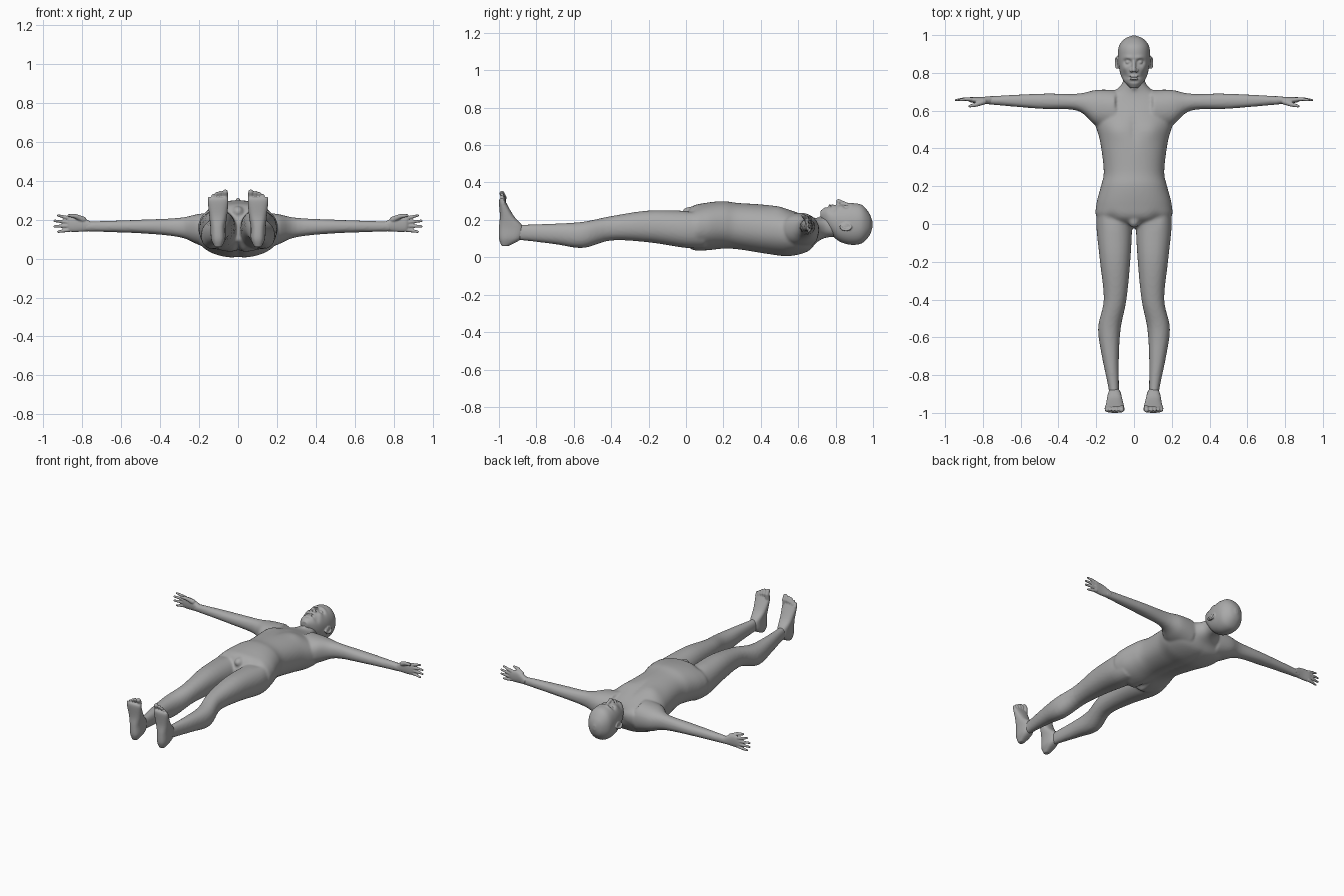
import bpy, bmesh, math
from mathutils import Matrix, Vector

cube = bpy.data.objects.get("Cube")
if cube:
    bpy.data.objects.remove(cube, do_unlink=True)

skin = bpy.data.materials.new("skin_grey")
skin.use_nodes = True
skin.diffuse_color = (0.4, 0.4, 0.4, 1)
skin.node_tree.nodes["Principled BSDF"].inputs["Base Color"].default_value = skin.diffuse_color

AXIS_ORDER = {"x": (0, 1, 2), "y": (1, 0, 2), "z": (2, 0, 1)}


def spline(before, start, end, after, t):
    """Smooth curve value between start and end."""
    tangent_in, tangent_out = (end - before) / 2, (after - start) / 2
    blend = t * t * (3 - 2 * t)
    return (start + (end - start) * blend + tangent_in * t * (1 - t) ** 2
            - tangent_out * t * t * (1 - t))


def rounded(low, high, wave, power):
    """Coordinate on a rounded section running from low to high."""
    return (low + high) / 2 + (high - low) / 2 * math.copysign(abs(wave) ** (2 / power), wave)


def bridge(bm, rings):
    """Join rings of points into a closed tube."""
    loops = [[bm.verts.new(point) for point in ring] for ring in rings]
    for near, far in zip(loops, loops[1:]):
        for k in range(len(near)):
            bm.faces.new((near[k - 1], near[k], far[k], far[k - 1]))
    bm.faces.new(loops[0][::-1])
    bm.faces.new(loops[-1])


def loft(bm, axis, landmarks, power=2.2, sides=32, steps=5):
    """Skin sections (position, low, high, low, high) along an axis."""
    sections = list(landmarks.values())
    padded = [sections[0]] + sections + [sections[-1]]
    path = []
    for i in range(len(sections) - 1):
        for s in range(steps):
            path.append([spline(*values, s / steps) for values in zip(*padded[i:i + 4])])
    path.append(sections[-1])
    along, across, up = AXIS_ORDER[axis]
    rings = []
    for position, low_a, high_a, low_b, high_b in path:
        ring = []
        for k in range(sides):
            angle = math.tau * k / sides
            point = Vector()
            point[along] = position
            point[across] = rounded(low_a, high_a, math.cos(angle), power)
            point[up] = rounded(low_b, high_b, math.sin(angle), power)
            ring.append(point)
        rings.append(ring)
    bridge(bm, rings)


def symmetric(landmarks):
    """Expand (position, half width, low, high) to sections centred on x."""
    return {name: (y, -half, half, low, high) for name, (y, half, low, high) in landmarks.items()}


def ball(bm, centre, size):
    place = Matrix.Translation(centre) @ Matrix.Diagonal((*size, 1))
    bmesh.ops.create_icosphere(bm, subdivisions=3, radius=1, matrix=place)


def chain(bm, joints, start_radius, end_radius, sides=12):
    """Tapering tube with round ends through a list of joints."""
    joints = [Vector(j) for j in joints]
    last = len(joints) - 1
    span = joints[last] - joints[0]
    reference = Vector((0, 1, 0)) if abs(span.x) > span.length * .7 else Vector((1, 0, 0))
    cap = [math.pi * k / 8 for k in range(1, 4)]
    first_way = (joints[1] - joints[0]).normalized()
    last_way = (joints[last] - joints[last - 1]).normalized()
    stations = [(joints[0] - first_way * start_radius * math.cos(a), first_way, start_radius * math.sin(a))
                for a in cap]
    for i, joint in enumerate(joints):
        way = (joints[min(i + 1, last)] - joints[max(i - 1, 0)]).normalized()
        stations.append((joint, way, start_radius + (end_radius - start_radius) * i / last))
    stations += [(joints[last] + last_way * end_radius * math.cos(a), last_way, end_radius * math.sin(a))
                 for a in reversed(cap)]
    rings = []
    for centre, way, radius in stations:
        across = way.cross(reference).normalized() * radius
        up = across.cross(way)
        turns = [math.tau * k / sides for k in range(sides)]
        rings.append([centre + across * math.cos(t) + up * math.sin(t) for t in turns])
    bridge(bm, rings)


def press(bm, centre, size, depth):
    """Soft sculpt stroke along z, applied on both sides of the body."""
    (cx, cy, cz), (sx, sy, sz) = centre, size
    for v in bm.verts:
        x, y, z = v.co
        if abs(y - cy) < 3 * sy:
            distance = ((abs(x) - cx) / sx) ** 2 + ((y - cy) / sy) ** 2 + ((z - cz) / sz) ** 2
            v.co.z += depth * math.exp(-distance)


def mirror(bm):
    copy = bmesh.ops.duplicate(bm, geom=bm.verts[:] + bm.edges[:] + bm.faces[:])["geom"]
    for item in copy:
        if isinstance(item, bmesh.types.BMVert):
            item.co.x *= -1


def finish(name, bm, voxel, smoothing, side=1):
    """Turn the parts into one object, fused into a single smooth skin."""
    for v in bm.verts:
        v.co.x *= side
    bmesh.ops.recalc_face_normals(bm, faces=bm.faces)
    mesh = bpy.data.meshes.new(name)
    bm.to_mesh(mesh)
    bm.free()
    mesh.materials.append(skin)
    obj = bpy.data.objects.new(name, mesh)
    bpy.context.collection.objects.link(obj)
    fuse = obj.modifiers.new("fuse", "REMESH")
    fuse.mode, fuse.voxel_size, fuse.use_smooth_shade = "VOXEL", voxel, True
    soften = obj.modifiers.new("soften", "SMOOTH")
    soften.factor, soften.iterations = 0.5, smoothing


# Body: one arm and leg are mirrored, then the torso and neck join them
body = bmesh.new()
loft(body, "x", {
    "chest": (.1, .5, .71, .04, .24), "armpit": (.2, .52, .71, .07, .23),
    "shoulder": (.3, .6, .69, .11, .21), "elbow": (.5, .61, .69, .13, .2),
    "wrist": (.79, .635, .675, .14, .19)})
loft(body, "y", {
    "pelvis": (.1, .02, .19, .05, .26), "crotch": (0, .01, .2, .05, .25),
    "thigh": (-.2, .02, .18, .08, .25), "knee": (-.4, .04, .16, .09, .22),
    "calf": (-.55, .07, .19, .05, .19), "shin": (-.7, .08, .17, .07, .18),
    "ankle": (-.87, .08, .135, .09, .175), "heel": (-.95, .08, .13, .09, .18)})
mirror(body)
loft(body, "y", symmetric({
    "crotch": (-.02, .06, .09, .2), "hips": (.03, .19, .04, .27), "pelvis": (.1, .2, .035, .29),
    "belly": (.2, .175, .045, .3), "waist": (.28, .16, .04, .29), "ribs": (.44, .18, .015, .28),
    "chest": (.55, .21, .005, .255), "shoulders": (.65, .2, .03, .22),
    "collar": (.7, .11, .08, .21), "neck": (.75, .06, .105, .215), "throat": (.83, .055, .11, .22)}),
    sides=64)
ball(body, (0, .02, .24), (.03, .04, .03))
press(body, (.1, .5, .27), (.06, .05, .05), .01)        # chest muscles
press(body, (0, .5, .27), (.02, .08, .05), -.008)       # breastbone
press(body, (0, .38, .02), (.02, .2, .04), .01)         # spine
press(body, (0, .04, .04), (.014, .07, .05), .03)       # seat cleft
press(body, (.12, .03, .26), (.03, .03, .05), -.01)     # groin folds
chain(body, [(0, .72, .21), (0, .76, .22)], .012, .012)  # throat lump
finish("body", body, .008, 5)

# Head: skull with a pressed face, then nose, eyes, lips and ears
head = bmesh.new()
loft(head, "y", symmetric({
    "chin": (.72, .02, .21, .25), "jaw": (.75, .05, .16, .27), "mouth": (.78, .067, .12, .276),
    "cheeks": (.82, .078, .085, .283), "brow": (.88, .085, .067, .289), "crown": (.94, .08, .075, .28),
    "top": (.98, .05, .115, .235), "tip": (.997, .01, .16, .19)}), sides=72, steps=8)
press(head, (.034, .858, .28), (.02, .014, .03), -.017)  # eye sockets
press(head, (.03, .88, .28), (.026, .01, .03), .006)     # brows
press(head, (.05, .825, .26), (.016, .016, .03), .006)   # cheekbones
press(head, (.05, .785, .25), (.016, .02, .04), -.008)   # hollow cheeks
press(head, (0, .776, .28), (.028, .005, .03), -.009)    # mouth
press(head, (0, .755, .27), (.025, .007, .03), -.006)    # chin fold
chain(head, [(0, .868, .28), (0, .815, .3)], .009, .012)
for lip_y in (.783, .769):
    ball(head, (0, lip_y, .276), (.024, .006, .008))
for side in (-1, 1):
    ball(head, (side * .013, .813, .287), (.011, .01, .01))
    ball(head, (side * .031, .856, .268), (.014, .011, .012))
    ball(head, (side * .083, .853, .165), (.008, .028, .018))
    turns = [math.pi * k / 4 for k in range(-4, 3)]
    chain(head, [(side * (.09 - .006 * math.sin(a)), .855 + .028 * math.cos(a), .163 + .018 * math.sin(a))
                 for a in turns], .007, .006)
finish("head", head, .004, 2)

for prefix, side in (("left", 1), ("right", -1)):
    # Hand: flat palm, four fanned fingers and a thumb
    hand = bmesh.new()
    loft(hand, "x", {
        "wrist": (.75, .633, .678, .142, .187), "thumb_root": (.81, .638, .672, .138, .215),
        "palm": (.86, .643, .672, .138, .215), "knuckles": (.875, .65, .67, .15, .205)})
    for i in range(4):
        knuckle = Vector((.862, .66, .206 - .019 * i))
        tip = Vector((.952 - .018 * abs(i - 1.5), .656, .222 - .028 * i))
        bend = knuckle.lerp(tip, .5) + Vector((0, .003, 0))
        chain(hand, [knuckle, bend, tip], .0115, .0065)
    chain(hand, [(.795, .648, .2), (.835, .632, .218), (.87, .624, .222)], .016, .0075)
    finish(prefix + "_hand", hand, .004, 2, side)

    # Foot: upright sole from heel to ball, then five toes
    foot = bmesh.new()
    loft(foot, "z", {
        "heel_base": (.06, .085, .12, -.985, -.95), "heel": (.1, .066, .138, -1, -.88),
        "ankle": (.16, .065, .142, -1, -.87), "instep": (.22, .056, .148, -.995, -.92),
        "ball": (.295, .05, .155, -1, -.963), "toe_base": (.315, .058, .147, -.994, -.972)}, power=2.5)
    for i in range(5):
        radius = .0155 if i == 0 else .0115 - .0006 * i
        x = .066 if i == 0 else .073 + .0185 * i
        top = .342 - .002 * i * i
        chain(foot, [(x, -.978, .285), (x, -.974, top - .02), (x, -.984, top)], radius, radius * .9)
    finish(prefix + "_foot", foot, .004, 2, side)
